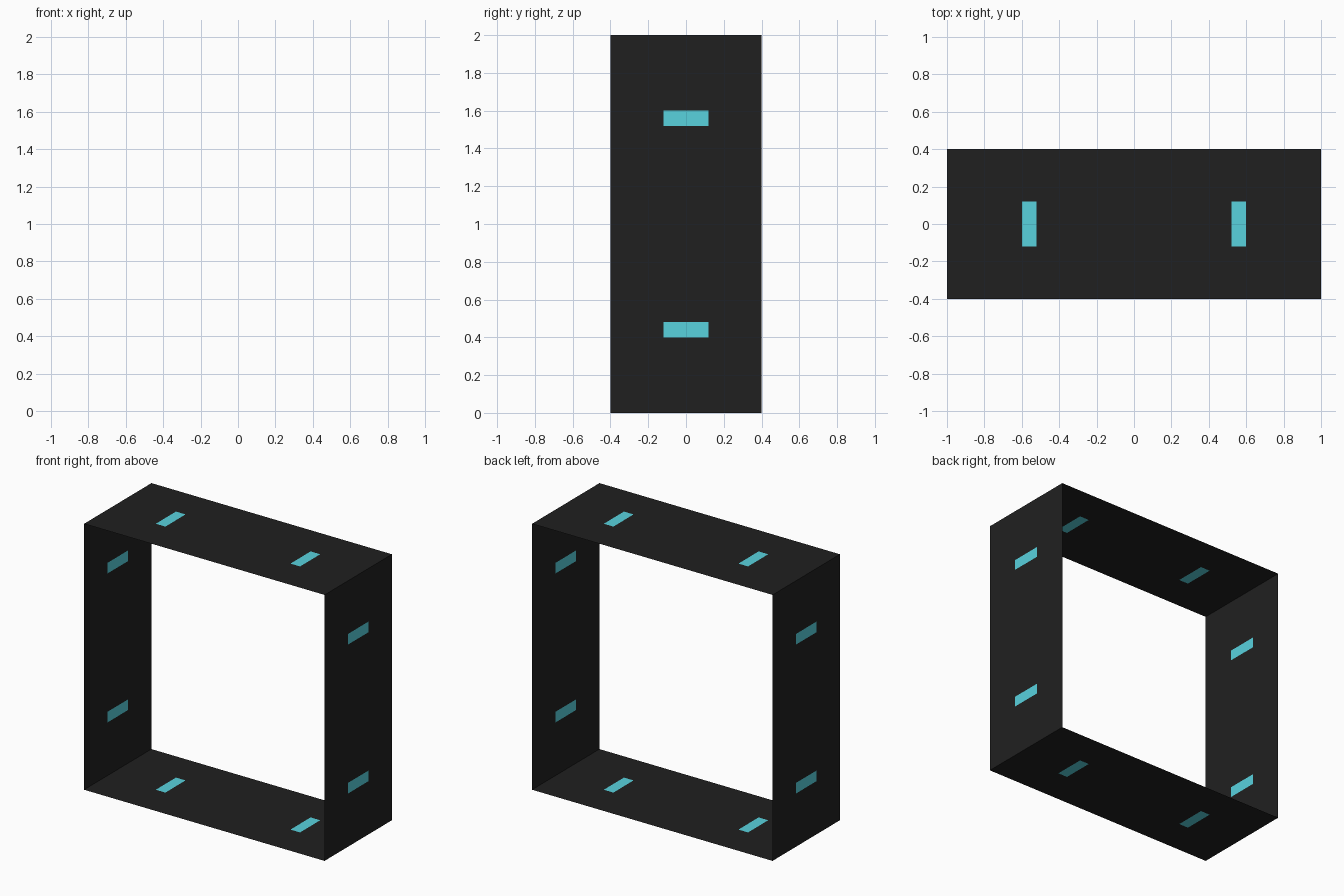
import bpy
import bmesh
from math import pi
from mathutils import Matrix

if "Cube" in bpy.data.objects:
    bpy.data.objects.remove(bpy.data.objects["Cube"])


def material(name, color):
    mat = bpy.data.materials.new(name)
    mat.diffuse_color = color
    mat.use_nodes = True
    mat.node_tree.nodes["Principled BSDF"].inputs["Base Color"].default_value = mat.diffuse_color
    return mat


dark = material("dark_panel", (0.0144, 0.0144, 0.0144, 1))
cyan = material("cyan_marker", (0.098, 0.645, 0.73, 1))

# Cut lines of one panel: along its length and across its depth
ALONG = (-1, -0.6, -0.52, 0.52, 0.6, 1)
ACROSS = (-0.4, -0.12, 0.12, 0.4)


def panel(name, angle):
    """Flat sheet one unit from the frame centre, turned about the y axis."""
    bm = bmesh.new()
    grid = [[bm.verts.new((x, y, 1)) for y in ACROSS] for x in ALONG]
    for i in range(len(ALONG) - 1):
        for j in range(len(ACROSS) - 1):
            face = bm.faces.new((grid[i][j], grid[i + 1][j],
                                 grid[i + 1][j + 1], grid[i][j + 1]))
            # Two marker patches on the centre line
            face.material_index = int(j == 1 and i in (1, 3))
    turn = Matrix.Translation((0, 0, 1)) @ Matrix.Rotation(angle, 4, 'Y')
    bmesh.ops.transform(bm, matrix=turn, verts=bm.verts)
    mesh = bpy.data.meshes.new(name)
    bm.to_mesh(mesh)
    bm.free()
    mesh.materials.append(dark)
    mesh.materials.append(cyan)
    obj = bpy.data.objects.new(name, mesh)
    bpy.context.collection.objects.link(obj)


# Open square frame of four thin panels
for k, side in enumerate(("top", "right", "bottom", "left")):
    panel(side + "_panel", k * pi / 2)
